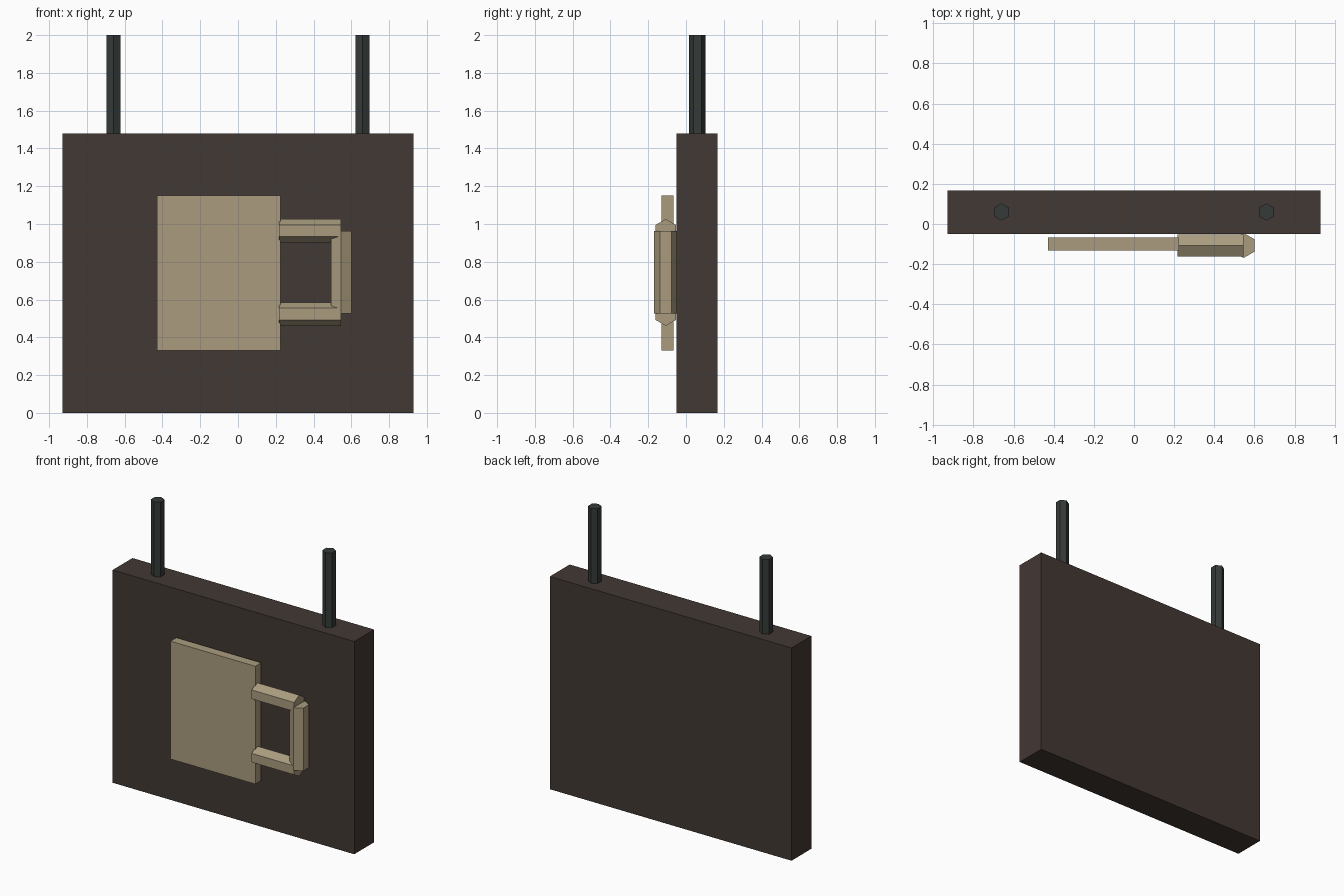
import bpy
from math import pi

if "Cube" in bpy.data.objects:
    bpy.data.objects.remove(bpy.data.objects["Cube"])


def material(name, rgb):
    m = bpy.data.materials.new(name)
    m.diffuse_color = (*rgb, 1)
    m.use_nodes = True
    m.node_tree.nodes["Principled BSDF"].inputs["Base Color"].default_value = m.diffuse_color
    return m


wood = material("dark_wood", (0.055, 0.040, 0.034))
tan = material("tan_paint", (0.40, 0.33, 0.21))
iron = material("dark_iron", (0.035, 0.042, 0.040))


def finish(name, mat):
    ob = bpy.context.object
    ob.name = name
    ob.data.materials.append(mat)
    bpy.ops.object.transform_apply(location=False, rotation=True, scale=True)
    return ob


def box(name, lo, hi, mat):
    center = [(a + b) / 2 for a, b in zip(lo, hi)]
    bpy.ops.mesh.primitive_cube_add(size=1, location=center)
    bpy.context.object.scale = [b - a for a, b in zip(lo, hi)]
    return finish(name, mat)


def hex_bar(name, center, radius, length, mat, rotation=(0, 0, 0)):
    # Six-sided bar; unrotated it runs along z with corners towards +-y
    bpy.ops.mesh.primitive_cylinder_add(vertices=6, radius=radius, depth=length,
                                        location=center, rotation=rotation)
    return finish(name, mat)


# Hanging board
box("sign_board", (-0.93, -0.05, 0), (0.93, 0.168, 1.48), wood)

# Two hanging rods
for side, x in (("left", -0.66), ("right", 0.66)):
    hex_bar(f"hanging_rod_{side}", (x, 0.06, 1.735), 0.043, 0.53, iron)

# Mug emblem: flat body
box("mug_body", (-0.428, -0.131, 0.33), (0.225, -0.066, 1.15), tan)

# Mug handle: two arms along x with corners up and down, and an upright grip
for part, z in (("lower", 0.523), ("upper", 0.964)):
    hex_bar(f"mug_handle_{part}", (0.381, -0.107, z), 0.062, 0.328, tan,
            (pi / 2, 0, pi / 2))
    # Turn the arm so a pair of corners points along z
    ob = bpy.context.object
    zs = [v.co.z for v in ob.data.vertices]
    if max(zs) < 0.06:
        ob.rotation_euler.x = pi / 2
        bpy.ops.object.transform_apply(location=False, rotation=True, scale=False)
hex_bar("mug_handle_grip", (0.546, -0.107, 0.7435), 0.062, 0.437, tan)
